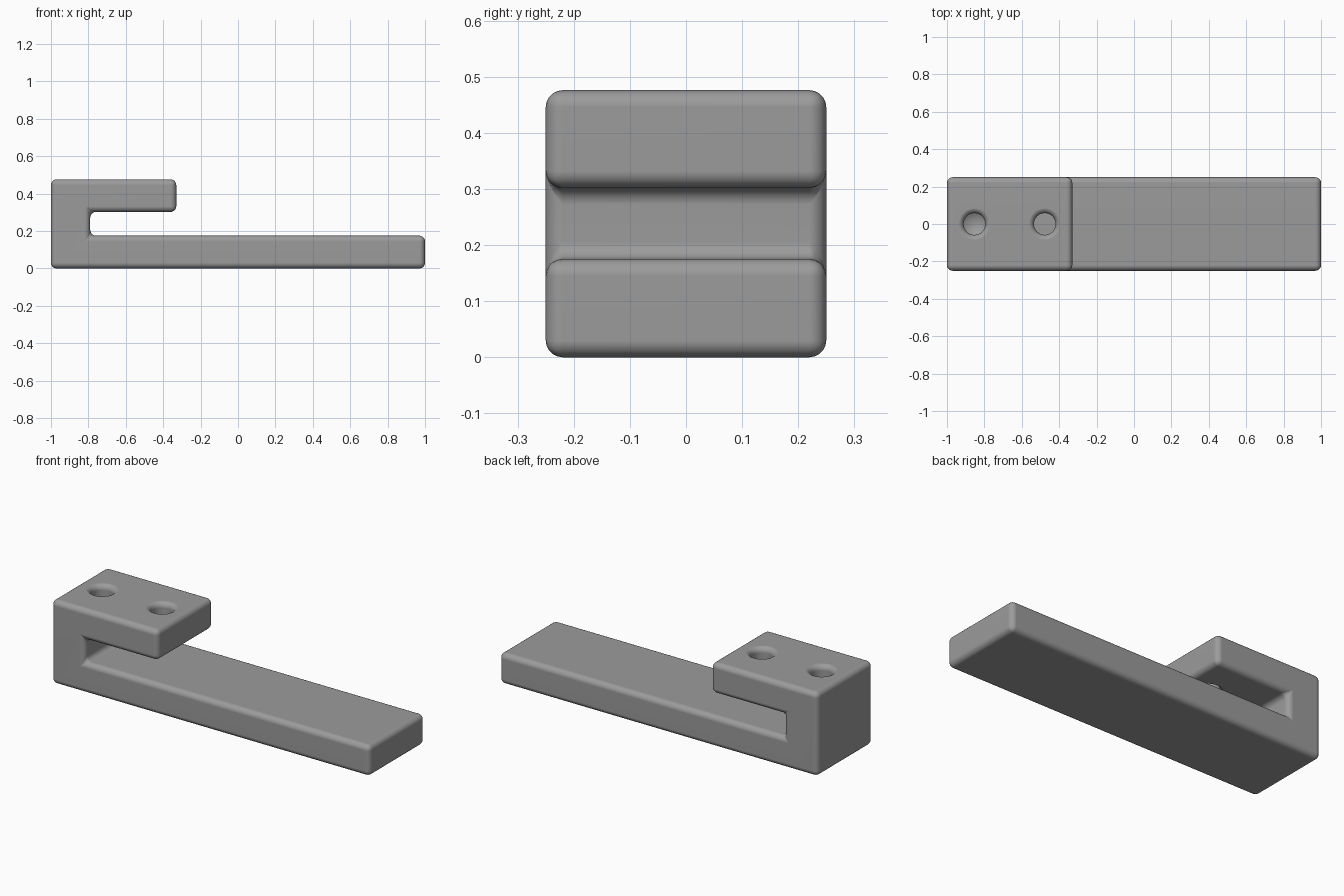
import bpy, bmesh, math

if "Cube" in bpy.data.objects:
    bpy.data.objects.remove(bpy.data.objects["Cube"])

TOP, LIP_Z, BAR_Z = 0.476, 0.302, 0.175   # heights of plate top, plate underside, bar top
HALF_W, ROUND = 0.25, 0.03
HOLE_R = 0.058

grey = bpy.data.materials.new("plain grey")
grey.diffuse_color = (0.33, 0.33, 0.33, 1)
grey.use_nodes = True
grey.node_tree.nodes["Principled BSDF"].inputs["Base Color"].default_value = grey.diffuse_color


def add_object(name, bm):
    bmesh.ops.recalc_face_normals(bm, faces=bm.faces[:])
    mesh = bpy.data.meshes.new(name)
    bm.to_mesh(mesh)
    bm.free()
    mesh.materials.append(grey)
    obj = bpy.data.objects.new(name, mesh)
    bpy.context.collection.objects.link(obj)
    return obj


def lathe(name, x, profile, sides=40):
    """Spin a closed (radius, z) profile about a vertical axis at x."""
    bm = bmesh.new()
    verts = [bm.verts.new((r, 0, z)) for r, z in profile]
    edges = [bm.edges.new(p) for p in zip(verts, verts[1:])]
    bmesh.ops.spin(bm, geom=verts + edges, axis=(0, 0, 1), cent=(0, 0, 0),
                   angle=math.tau, steps=sides)
    bmesh.ops.remove_doubles(bm, verts=bm.verts[:], dist=1e-5)
    bmesh.ops.translate(bm, verts=bm.verts[:], vec=(x, 0, 0))
    return add_object(name, bm)


def rim(z, up):
    """Rounded hole mouth, listed from the hole wall out to the surface at z."""
    pts = []
    for i in range(6):
        a = math.pi / 2 * i / 5
        pts.append((HOLE_R + ROUND * (1 - math.cos(a)),
                    z - up * (ROUND * (1 - math.sin(a)) - 0.0005)))
    return pts


# Clip body: hooked side profile extruded across the width, all edges rounded
outline = [(-1, 0), (1, 0), (1, BAR_Z), (-0.79, BAR_Z), (-0.79, LIP_Z),
           (-0.33, LIP_Z), (-0.33, TOP), (-1, TOP)]
bm = bmesh.new()
face = bm.faces.new([bm.verts.new((x, -HALF_W, z)) for x, z in outline])
ext = bmesh.ops.extrude_face_region(bm, geom=[face])
bmesh.ops.translate(bm, vec=(0, 2 * HALF_W, 0),
                    verts=[g for g in ext["geom"] if isinstance(g, bmesh.types.BMVert)])
bmesh.ops.recalc_face_normals(bm, faces=bm.faces[:])
bmesh.ops.bevel(bm, geom=bm.edges[:], offset=ROUND, offset_type='OFFSET',
                segments=5, profile=0.5, affect='EDGES')
body = add_object("clip_body", bm)

# Hole cutters: a blind hole with a conical end, and a hole through the plate
mouth = rim(TOP, 1)
cap = [(mouth[-1][0], TOP + 0.05), (0, TOP + 0.05)]
under = rim(LIP_Z, -1)[::-1]
blind = lathe("blind_hole_cutter", -0.853,
              [(0, 0.22), (HOLE_R, 0.255)] + mouth + cap)
through = lathe("through_hole_cutter", -0.477,
                [(0, LIP_Z - 0.04), (under[0][0], LIP_Z - 0.04)] + under + mouth + cap)

bpy.context.view_layer.objects.active = body
body.select_set(True)
for cutter in (blind, through):
    cutter.hide_render = True
    cutter.select_set(False)
    mod = body.modifiers.new(cutter.name, 'BOOLEAN')
    mod.operation, mod.solver, mod.object = 'DIFFERENCE', 'EXACT', cutter
    bpy.ops.object.modifier_apply(modifier=mod.name)
for cutter in (blind, through):
    bpy.data.objects.remove(cutter)

# Smooth rounding with flat main faces
bpy.ops.object.shade_smooth_by_angle(angle=math.radians(35))
weighted = body.modifiers.new("flat_faces", 'WEIGHTED_NORMAL')
weighted.keep_sharp = True
